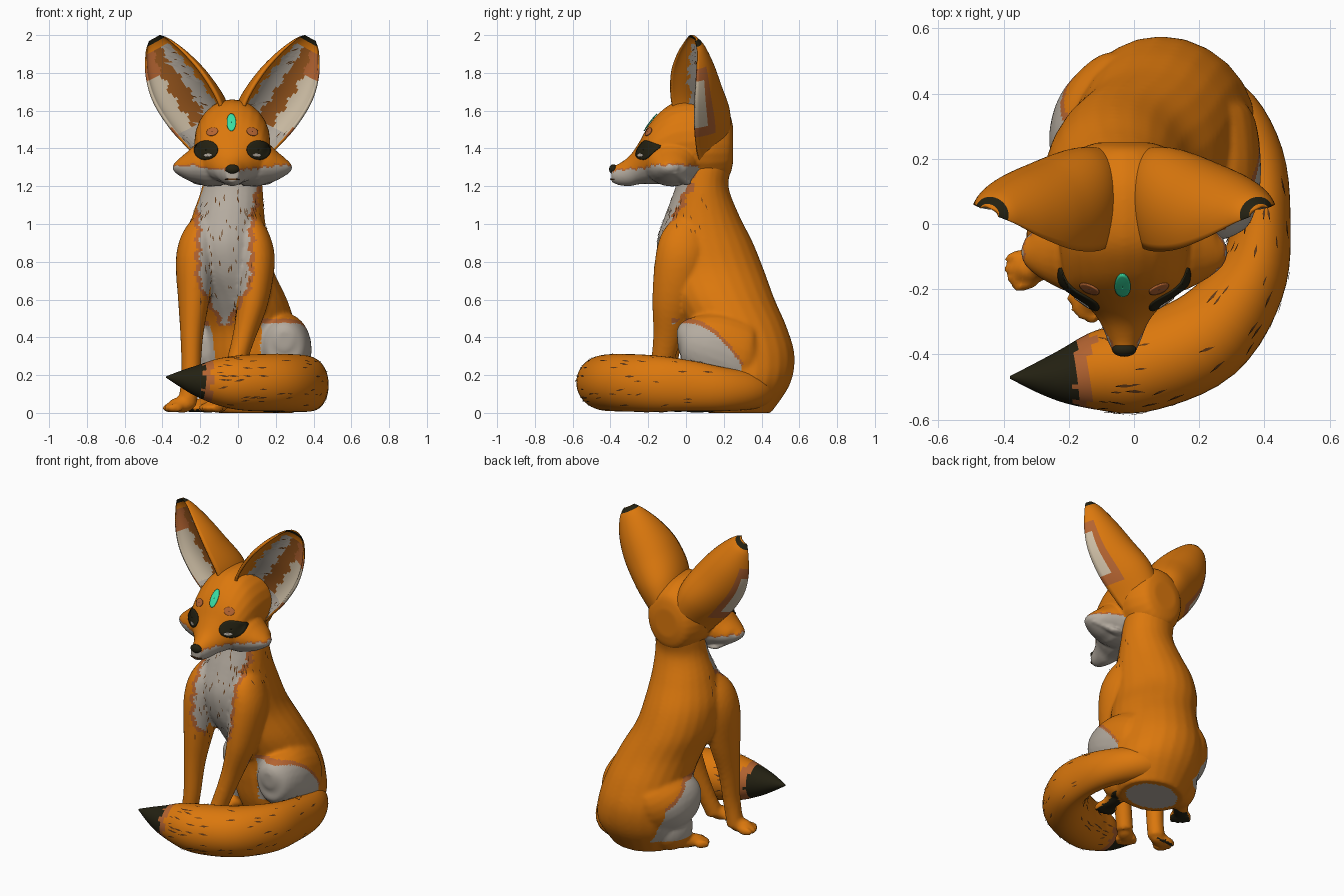
import bpy, bmesh, math, random
from mathutils import Vector, Matrix
from mathutils.bvhtree import BVHTree

random.seed(4)
if "Cube" in bpy.data.objects:
    bpy.data.objects.remove(bpy.data.objects["Cube"])

PALETTE = {
    "orange fur": (.71, .187, .004), "pale grey fur": (.46, .41, .35), "dark brown": (.017, .015, .006),
    "rust fur": (.45, .125, .03), "cream fur": (.62, .52, .38), "inner ear brown": (.3, .09, .012),
    "teal gem": (.04, .72, .36), "fur stroke brown": (.12, .04, .008)}
MATS = []
for label, rgb in PALETTE.items():
    m = bpy.data.materials.new(label)
    m.use_nodes = True
    m.diffuse_color = (*rgb, 1)
    m.node_tree.nodes["Principled BSDF"].inputs["Base Color"].default_value = (*rgb, 1)
    MATS.append(m)
ORANGE, GREY, DARK, RUST, CREAM, EAR, TEAL, STROKE = range(len(MATS))
MID = -.03  # centre line of the head


def spline(rows, k=5):
    """Catmull-Rom smoothing of control rows."""
    out = []
    for i in range(len(rows) - 1):
        quad = [rows[min(max(i + j, 0), len(rows) - 1)] for j in (-1, 0, 1, 2)]
        for s in range(k):
            t = s / k
            out.append([.5 * (2 * b + (c - a) * t + (2 * a - 5 * b + 4 * c - d) * t * t
                              + (3 * b - a - 3 * c + d) * t ** 3) for a, b, c, d in zip(*quad)])
    return out + [list(rows[-1])]


def skin(bm, rings, caps=True):
    """Bridge closed rings of points, optionally capping both ends."""
    vs = [[bm.verts.new(p) for p in r] for r in rings]
    n = len(vs[0])
    for a, b in zip(vs, vs[1:]):
        for j in range(n):
            bm.faces.new((a[j], a[(j + 1) % n], b[(j + 1) % n], b[j]))
    if caps:
        bm.faces.new(vs[0])
        bm.faces.new(vs[-1][::-1])


def loft(bm, rows, side, axis=None, n=24):
    """Rows are x, y, z, radius along side, other radius."""
    rows = spline(rows)
    pts = [Vector(r[:3]) for r in rows]
    rings = []
    for i, r in enumerate(rows):
        t = Vector(axis) if axis else (pts[min(i + 1, len(pts) - 1)] - pts[max(i - 1, 0)]).normalized()
        u = Vector(side)
        u = (u - t * u.dot(t)).normalized()
        v = t.cross(u)
        ang = [2 * math.pi * j / n for j in range(n)]
        rings.append([pts[i] + u * r[3] * math.cos(a) + v * r[4] * math.sin(a) for a in ang])
    skin(bm, rings)


def ball(bm, pos, radii, turn=0):
    m = Matrix.Translation(pos) @ Matrix.Rotation(turn, 4, 'Z') @ Matrix.Diagonal((*radii, 1))
    bmesh.ops.create_uvsphere(bm, u_segments=20, v_segments=12, radius=1, matrix=m)


def paw(bm, x, y, turn, length):
    ball(bm, (x, y, .042), (length, .048, .042), turn)
    for o in (-.048, -.016, .016, .048):
        f = length * .9 - abs(o) * .4
        dx, dy = math.cos(turn), math.sin(turn)
        ball(bm, (x + dx * f - dy * o, y + dy * f + dx * o, .026), (.045, .015, .026), turn)


def make(name, bm, rule=lambda c, n: ORANGE, voxel=0):
    """Turn a bmesh into an object, optionally fused, and colour faces by rule."""
    bmesh.ops.recalc_face_normals(bm, faces=bm.faces)
    me = bpy.data.meshes.new(name)
    bm.to_mesh(me)
    bm.free()
    ob = bpy.data.objects.new(name, me)
    bpy.context.collection.objects.link(ob)
    if voxel:
        rm = ob.modifiers.new("fuse", 'REMESH')
        rm.mode, rm.voxel_size = 'VOXEL', voxel
        sm = ob.modifiers.new("soften", 'SMOOTH')
        sm.factor, sm.iterations = .5, 4
        me = bpy.data.meshes.new_from_object(ob.evaluated_get(bpy.context.evaluated_depsgraph_get()))
        ob.modifiers.clear()
        ob.data = me
    me.materials.clear()
    for m in MATS:
        me.materials.append(m)
    for p in me.polygons:
        p.use_smooth = True
        p.material_index = rule(p.center, p.normal)
    return ob


def jag(v, amount=.012):
    return amount * (math.sin(v * 70) + .6 * math.sin(v * 173))


def strokes(name, target, count, accept, flow, mat=STROKE, size=.05):
    """Thin fur slivers lying on a surface."""
    bm = bmesh.new()
    faces = [p for p in target.data.polygons if accept(p)]
    for p in random.sample(faces, min(count, len(faces))):
        n = p.normal
        d = flow(p.center) + Vector([random.uniform(-.2, .2) for _ in range(3)])
        d = (d - n * d.dot(n)).normalized() * size * random.uniform(.5, 1)
        w = n.cross(d) * .09
        c = p.center + n * .003
        bm.faces.new([bm.verts.new(q) for q in (c - d * .5, c + w, c + d * .5 + n * .003, c - w)])
    make(name, bm, lambda c, n: mat)


# Body, legs and feet fused into one skin
bm = bmesh.new()
loft(bm, [(-.03, .1, 1.46, .12, .12), (-.03, .1, 1.33, .15, .145), (-.03, .085, 1.2, .16, .14),
          (-.05, .085, 1.05, .19, .195), (-.06, .1, .9, .22, .255), (-.04, .14, .75, .23, .275),
          (.02, .2, .6, .24, .27), (.06, .27, .45, .25, .265), (.08, .3, .3, .27, .275),
          (.1, .3, .15, .27, .25), (.1, .28, .0, .2, .17)], (1, 0, 0), (0, 0, 1))
loft(bm, [(-.17, .04, 1.02, .06, .08), (-.2, 0, .92, .1, .13), (-.225, -.03, .8, .105, .135),
          (-.235, -.06, .6, .083, .11), (-.245, -.09, .4, .06, .075), (-.25, -.11, .2, .05, .055),
          (-.27, -.12, .04, .05, .05)], (1, 0, 0))
loft(bm, [(.05, .04, 1.02, .06, .08), (.08, 0, .92, .09, .13), (.095, -.03, .8, .1, .135),
          (.08, -.07, .6, .083, .11), (.03, -.1, .4, .06, .075), (-.03, -.14, .2, .05, .055),
          (-.08, -.18, .04, .05, .05)], (1, 0, 0))
loft(bm, [(.2, .38, .27, .1, .12), (.22, .3, .28, .15, .2), (.24, .18, .33, .15, .2),
          (.245, .07, .36, .135, .17), (.245, -.01, .38, .1, .12), (.245, -.045, .38, .04, .05)], (1, 0, 0))
loft(bm, [(.06, .42, .26, .1, .12), (-.01, .38, .28, .15, .2), (-.09, .33, .31, .15, .19),
          (-.14, .26, .33, .13, .17), (-.175, .19, .34, .09, .12), (-.185, .16, .34, .04, .05)], (1, 0, 0))
ball(bm, (.24, .17, .14), (.09, .15, .14))
ball(bm, (-.11, .3, .14), (.09, .13, .14), -.5)
paw(bm, -.3, -.13, math.radians(195), .072)
paw(bm, -.11, -.21, math.radians(225), .07)
paw(bm, .2, .06, math.radians(262), .13)
paw(bm, -.16, .23, math.radians(230), .12)


def body_rule(c, n):
    # Soles of the hind feet
    on_rump = ((c.x - .1) / .22) ** 2 + ((c.y - .28) / .19) ** 2 < 1
    if c.z < .02 and n.z < -.6 and -.1 < c.y < .25 and not on_rump:
        return DARK
    # Bib tapering down the chest
    half = min(.165, .13 + max(0, c.z - 1) * .18, max(0, c.z - .46) * .55) + jag(c.z, .008)
    off = abs(c.x + .07)
    if c.z > .46 and n.y < -.3:
        if off < half:
            return GREY
        if off < half + .025:
            return RUST
    # Pale thighs
    edge = 0
    if c.x > .12 and -.08 < c.y < .3 and c.z > .2:
        edge = .475 - 2.6 * max(0, c.y) ** 2
    elif c.x < -.02 and .12 < c.y < .46 and c.z > .09:
        edge = .46 - max(0, c.y - .3) * .9
    return GREY if c.z < edge else RUST if c.z < edge + .025 and edge else ORANGE


body = make("body", bm, body_rule, .012)

# Bushy tail curling round the left side
bm = bmesh.new()
loft(bm, [(.12, .42, .12, .07, .08), (.27, .35, .12, .1, .1), (.37, .2, .125, .115, .09),
          (.39, 0, .145, .135, .09), (.35, -.18, .155, .15, .115), (.22, -.345, .16, .152, .145),
          (.03, -.43, .16, .147, .145), (-.1, -.45, .165, .125, .125), (-.2, -.465, .17, .09, .09),
          (-.29, -.47, .18, .05, .05), (-.38, -.47, .19, .004, .004)], (0, 0, 1), n=40)


def tail_rule(c, n):
    x = c.x + jag(c.z + c.y, .007)
    return ORANGE if c.y > -.25 or x > -.13 else RUST if x > -.175 else DARK


tail = make("tail", bm, tail_rule)

# Head: skull, muzzle and fluffy cheeks
bm = bmesh.new()
loft(bm, [(MID, .25, 1.42, .08, .09), (MID, .225, 1.42, .14, .17), (MID, .14, 1.43, .19, .215),
          (MID, .04, 1.435, .2, .225), (MID, -.06, 1.425, .2, .22), (MID, -.14, 1.4, .19, .19),
          (MID, -.2, 1.365, .17, .155), (MID, -.25, 1.32, .115, .11), (MID, -.3, 1.28, .075, .08),
          (MID, -.36, 1.262, .05, .055), (MID, -.395, 1.265, .033, .042)], (1, 0, 0), (0, -1, 0))
for s in (-1, 1):
    loft(bm, [(MID + s * .05, -.07, 1.31, .15, .11), (MID + s * .15, -.075, 1.315, .14, .115),
              (MID + s * .22, -.075, 1.305, .11, .085), (MID + s * .28, -.07, 1.3, .07, .045),
              (MID + s * .31, -.06, 1.3, .02, .012)], (0, 1, 0))
    for i in range(5):  # ragged cheek tufts
        ball(bm, (MID + s * (.25 - i * .022), -.06 + i * .015, 1.27 - i * .012), (.05, .03, .016))


def head_rule(c, n):
    edge = 1.277 + min(abs(c.x - MID), .25) * .13 + jag(c.x + c.y, .005)
    if c.y > .07 + jag(c.z):
        return ORANGE
    return GREY if c.z < edge else RUST if c.z < edge + .008 else ORANGE


head = make("head", bm, head_rule, .0085)
tree = BVHTree.FromPolygons([v.co for v in head.data.vertices], [p.vertices for p in head.data.polygons])


def decal(name, x, z, rx, rz, mat, lift=.004, tilt=0):
    """Thin oval plate wrapped on the front of the head."""
    rings = []
    for r in (.02, .2, .4, .6, .8, 1):
        ring = []
        for i in range(28):
            a, b = r * rx * math.cos(i * math.pi / 14), r * rz * math.sin(i * math.pi / 14)
            px = x + a * math.cos(tilt) - b * math.sin(tilt)
            pz = z + a * math.sin(tilt) + b * math.cos(tilt)
            hit, normal = tree.ray_cast(Vector((px, -1, pz)), Vector((0, 1, 0)))[:2]
            ring.append(hit + normal * lift)
        rings.append(ring)
    bm = bmesh.new()
    skin(bm, rings, False)
    ob = make(name, bm, lambda c, n: mat)
    sol = ob.modifiers.new("plate", 'SOLIDIFY')
    sol.thickness, sol.offset = .005, 0


# Face details
decal("forehead_gem", MID - .005, 1.535, .024, .045, TEAL, .005)
decal("mouth", MID, 1.238, .035, .003, STROKE)
for s, side in ((-1, "right"), (1, "left")):
    decal(side + "_eye", MID + s * .138, 1.39, .063, .05, DARK, .004, -s * .12)
    decal(side + "_eye_glint", MID + s * .125, 1.363, .022, .008, GREY, .007)
    decal(side + "_brow", MID + s * .105, 1.487, .03, .02, RUST, .003, -s * .3)
bm = bmesh.new()
ball(bm, (MID, -.385, 1.29), (.037, .022, .026))
make("nose", bm, lambda c, n: DARK)

# Large cupped ears
EAR_ROWS = [(.09, .04, 1.36, .09, .18), (.13, .01, 1.45, .125, .235), (.2, -.015, 1.58, .165, .26),
            (.285, -.015, 1.72, .168, .21), (.35, .005, 1.84, .135, .145), (.395, .03, 1.94, .08, .07),
            (.413, .035, 1.985, .035, .025)]
ARC = 32
for s, side in ((-1, "right"), (1, "left")):
    L = Vector((.28 * s, .03, .53)).normalized()
    W = Vector((.85 * s, .4, -.4))
    W = (W - L * W.dot(L)).normalized()
    N = L.cross(W)
    N = N if N.y > 0 else -N
    rows = spline(EAR_ROWS, 10)
    ang = [math.pi * i / ARC for i in range(ARC + 1)]
    rings = []
    for x, y, z, w, d in rows:
        c = Vector((MID + s * x, y, z))
        rings.append([c + W * w * math.cos(a) + N * d * math.sin(a) for a in ang]
                     + [c + W * w * .9 * math.cos(a) + N * d * .45 * math.sin(a) for a in ang[::-1]])
    bm = bmesh.new()
    skin(bm, rings)
    ear = make(side + "_ear", bm)
    per = 2 * (ARC + 1)
    for p in ear.data.polygons[:per * (len(rows) - 1)]:
        t, j = p.index // per / len(rows), p.index % per
        if t > .87:
            p.material_index = DARK
        elif j < ARC or j == per - 1:  # outer shell with pale outer edge
            reach = 3 if .32 < t < .62 else 0
            near = min(j, per - 1 - j)
            p.material_index = CREAM if near < reach else RUST if near < 5 and .26 < t < .7 else ORANGE
        elif j > ARC:  # cavity: orange rim, pale fur, brown hollow, cream edge
            q = (1 - math.cos(math.pi * (j - ARC) / ARC)) / 2 + .03 * math.sin(t * 60)
            p.material_index = (ORANGE if q < .2 or t > .8 else GREY if q < .52 or t < .27
                                else EAR if q < .8 else CREAM if t < .62 else RUST)
    strokes(side + "_ear_fur", ear, 45, lambda p: p.material_index == GREY, lambda c: W + L, GREY, .1)
    strokes(side + "_ear_shadow_fur", ear, 22, lambda p: p.material_index == GREY, lambda c: W + L)

# Loose fur marks
strokes("tail_fur", tail, 110, lambda p: p.center.x > -.1 and p.center.y < .12 and p.center.z > .04,
        lambda c: Vector((c.y, -c.x, 0)).normalized(), STROKE, .065)
strokes("chest_fur", body, 60, lambda p: .5 < p.center.z < 1.18 and p.center.y < -.03
        and -.2 < p.center.x < .08, lambda c: Vector((0, 0, -1)))
strokes("neck_fur", body, 24, lambda p: .95 < p.center.z < 1.15 and p.center.y < .12,
        lambda c: Vector((0, .2, -1)))
